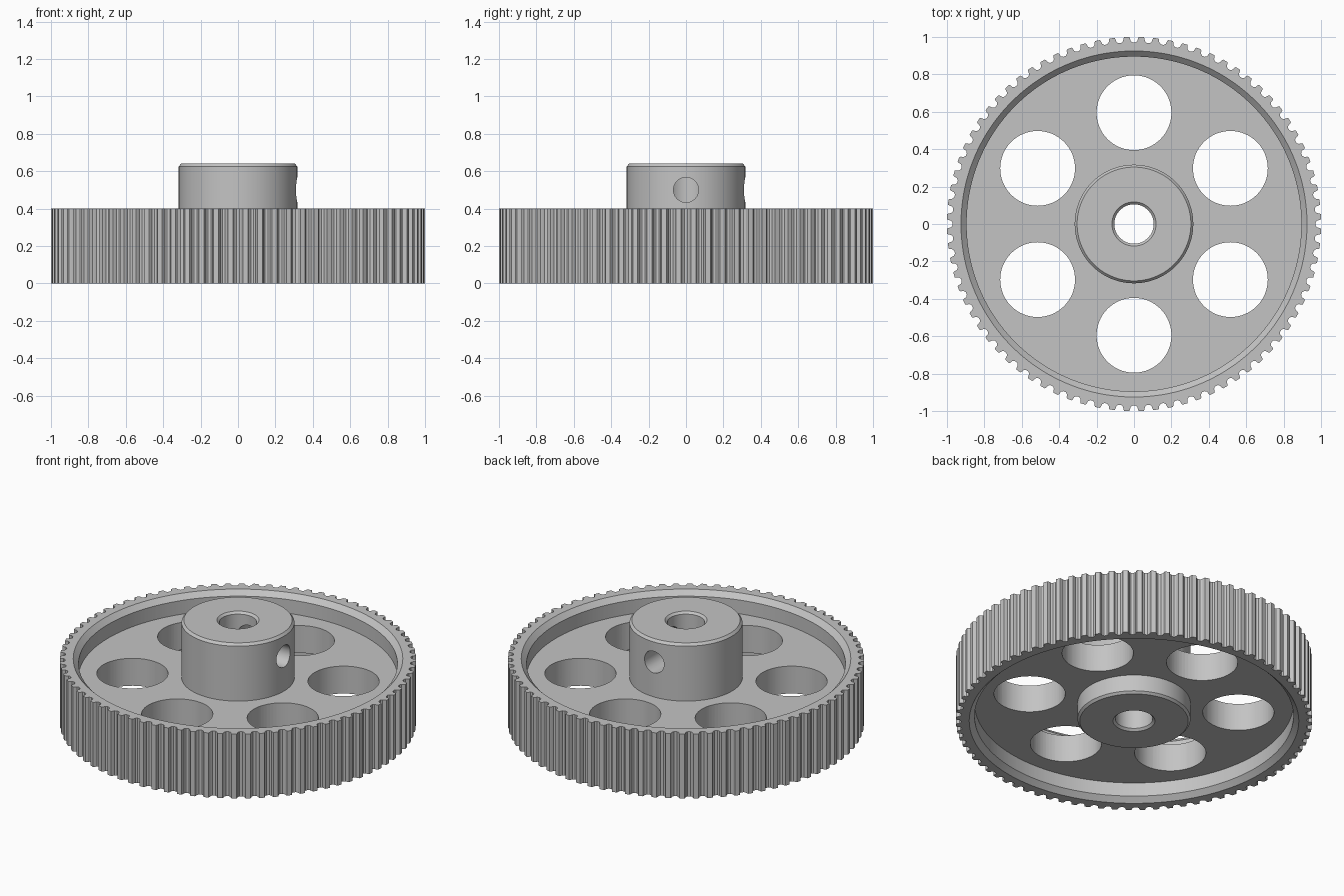
import bpy, bmesh, math
from mathutils import Matrix

if "Cube" in bpy.data.objects:
    bpy.data.objects.remove(bpy.data.objects["Cube"])

TEETH = 80

# Material
steel = bpy.data.materials.new("plain grey")
steel.diffuse_color = (0.55, 0.55, 0.55, 1)
steel.use_nodes = True
steel.node_tree.nodes["Principled BSDF"].inputs["Base Color"].default_value = steel.diffuse_color

# One tooth gap: (angle offset, radius); the land spans to the next gap
GAP = [(-.0255, 1.0), (-.0215, .992), (-.0185, .979), (-.008, .9705),
       (.008, .9705), (.0185, .979), (.0215, .992), (.0255, 1.0)]
outline = [(2 * math.pi * t / TEETH + a, r) for t in range(TEETH) for a, r in GAP]

# Cross-section from rim to bore; radius None follows the toothed outline
SECTION = [
    (None, 0), (None, .40),                                   # toothed edge
    (.925, .40), (.895, .37), (.895, .285),                   # upper recess
    (.317, .285), (.317, .625), (.304, .64),                  # hub
    (.118, .64), (.105, .627), (.105, .013), (.118, 0),       # bore
    (.304, 0), (.317, .013), (.317, .115),                    # lower hub
    (.895, .115), (.895, .03), (.925, 0),                     # lower recess
]


def make_object(name, bm):
    bmesh.ops.recalc_face_normals(bm, faces=bm.faces)
    mesh = bpy.data.meshes.new(name)
    bm.to_mesh(mesh)
    bm.free()
    obj = bpy.data.objects.new(name, mesh)
    bpy.context.collection.objects.link(obj)
    return obj


# Pulley body: revolve the section around z
bm = bmesh.new()
rings = []
for radius, z in SECTION:
    rings.append([bm.verts.new(((radius or r) * math.cos(a), (radius or r) * math.sin(a), z))
                  for a, r in outline])
n = len(outline)
for i, ring in enumerate(rings):
    after = rings[(i + 1) % len(rings)]
    for j in range(n):
        k = (j + 1) % n
        bm.faces.new((ring[j], ring[k], after[k], after[j]))
pulley = make_object("toothed_pulley", bm)
pulley.data.materials.append(steel)

# Cutters: six lightening holes in the web, two screw holes in the hub
bm = bmesh.new()


def add_cylinder(radius, depth, matrix):
    bmesh.ops.create_cone(bm, cap_ends=True, segments=64, radius1=radius,
                          radius2=radius, depth=depth, matrix=matrix)


for i in range(6):
    a = math.radians(30 + 60 * i)
    add_cylinder(.2, .3, Matrix.Translation((.595 * math.cos(a), .595 * math.sin(a), .2)))
for a in (0, math.pi / 2):
    add_cylinder(.067, .325, Matrix.Rotation(a, 4, 'Z')
                 @ Matrix.Translation((.2375, 0, .5))
                 @ Matrix.Rotation(math.pi / 2, 4, 'Y'))
cutter = make_object("hole_cutter", bm)
cutter.data.materials.append(steel)
cutter.hide_render = True

# Cut the holes and smooth the round surfaces
mod = pulley.modifiers.new("holes", 'BOOLEAN')
mod.operation = 'DIFFERENCE'
mod.solver = 'EXACT'
mod.object = cutter
bpy.context.view_layer.objects.active = pulley
pulley.select_set(True)
bpy.ops.object.modifier_apply(modifier=mod.name)
bpy.data.objects.remove(cutter)
bpy.ops.object.shade_smooth_by_angle(angle=math.radians(30))
